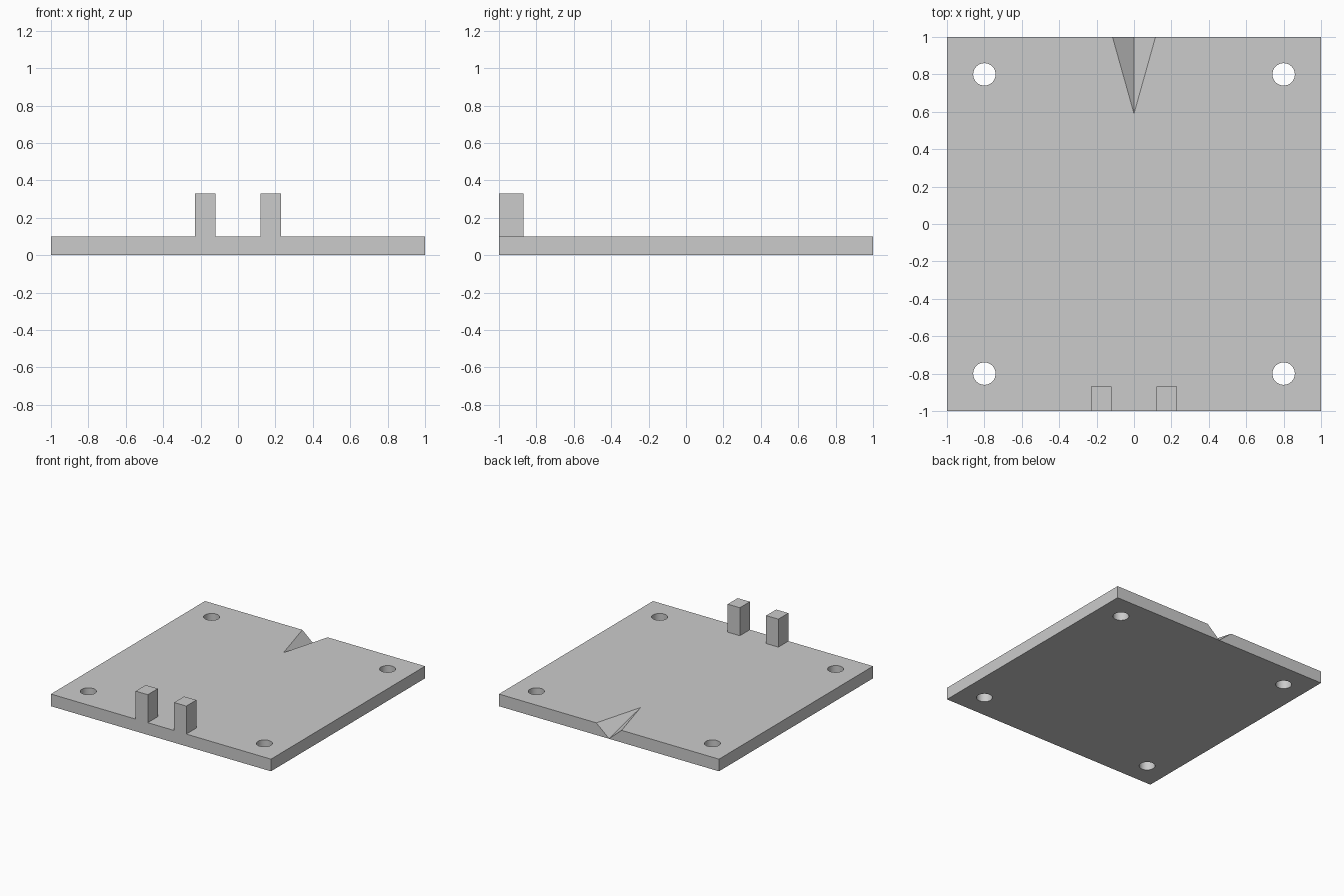
import bpy, bmesh
from math import radians

if "Cube" in bpy.data.objects:
    bpy.data.objects.remove(bpy.data.objects["Cube"])


def mesh_object(name, bm):
    bmesh.ops.recalc_face_normals(bm, faces=bm.faces)
    mesh = bpy.data.meshes.new(name)
    bm.to_mesh(mesh)
    bm.free()
    obj = bpy.data.objects.new(name, mesh)
    bpy.context.collection.objects.link(obj)
    return obj


def box(name, lo, hi):
    bm = bmesh.new()
    bmesh.ops.create_cube(bm, size=1)
    for v in bm.verts:
        v.co = [h if c > 0 else l for c, l, h in zip(v.co, lo, hi)]
    return mesh_object(name, bm)


def combine(target, tool, operation):
    bpy.context.view_layer.objects.active = target
    mod = target.modifiers.new(operation, 'BOOLEAN')
    mod.operation = operation
    mod.solver = 'EXACT'
    mod.object = tool
    bpy.ops.object.modifier_apply(modifier=mod.name)
    bpy.data.objects.remove(tool)


T = 0.1  # plate thickness

# Square base plate
plate = box("mounting_plate", (-1, -1, 0), (1, 1, T))

# Pair of posts, flush with the front edge
for x0, x1 in ((-0.23, -0.12), (0.12, 0.23)):
    combine(plate, box("post", (x0, -1, T), (x1, -0.87, 0.33)), 'UNION')

# Four round corner holes
for x in (-0.8, 0.8):
    for y in (-0.8, 0.8):
        bm = bmesh.new()
        bmesh.ops.create_cone(bm, cap_ends=True, segments=32, radius1=0.06,
                              radius2=0.06, depth=0.4)
        bmesh.ops.translate(bm, verts=bm.verts, vec=(x, y, T / 2))
        combine(plate, mesh_object("hole_cutter", bm), 'DIFFERENCE')

# V notch at the back edge, tapering to a point on the top face
s, tip = 1.25, 0.59
back, half, depth = tip + (1 - tip) * s, 0.115 * s, 0.099 * s
bm = bmesh.new()
for z in (T, T + 0.1):
    for x, y in ((0, tip), (-half, back), (half, back)):
        bm.verts.new((x, y, z))
bm.verts.new((0, back, T - depth))
bmesh.ops.convex_hull(bm, input=bm.verts)
combine(plate, mesh_object("notch_cutter", bm), 'DIFFERENCE')

# Smooth hole walls, sharp edges elsewhere
plate.select_set(True)
bpy.context.view_layer.objects.active = plate
bpy.ops.object.shade_smooth_by_angle(angle=radians(30))
